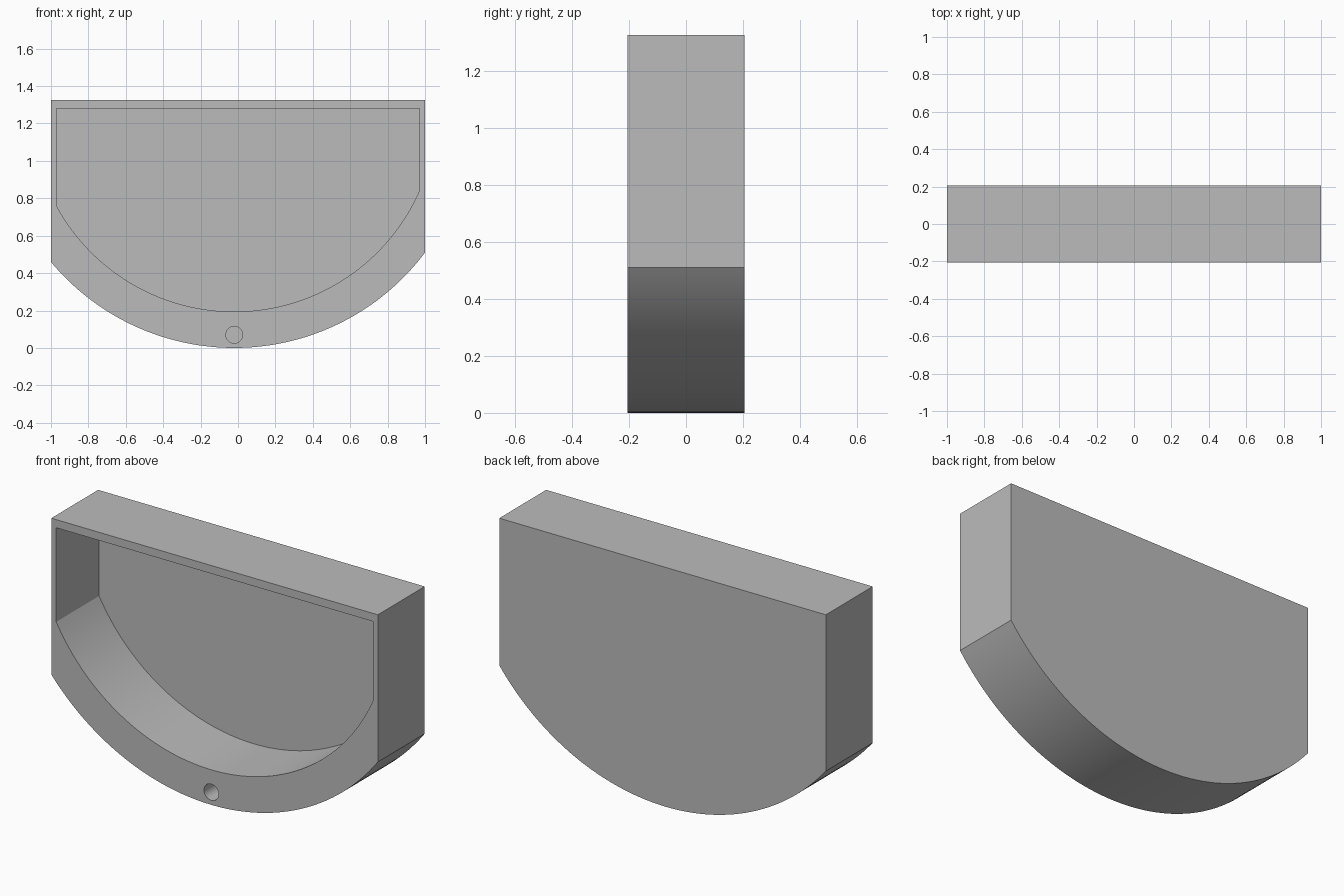
import bpy, bmesh
from math import sqrt, sin, cos, asin, pi

if "Cube" in bpy.data.objects:
    bpy.data.objects.remove(bpy.data.objects["Cube"], do_unlink=True)

CX, CZ = -0.02, 1.275          # shared centre of the two bottom arcs
FRONT, BACK, FLOOR = -0.205, 0.205, 0.17

grey = bpy.data.materials.new("plain grey")
grey.use_nodes = True
grey.diffuse_color = (0.5, 0.5, 0.5, 1)
grey.node_tree.nodes["Principled BSDF"].inputs["Base Color"].default_value = (0.5, 0.5, 0.5, 1)


def extrude_profile(name, points, y0, y1):
    """Make a solid by pulling an x-z outline from y0 to y1."""
    bm = bmesh.new()
    face = bm.faces.new([bm.verts.new((x, y0, z)) for x, z in points])
    grown = bmesh.ops.extrude_face_region(bm, geom=[face])
    verts = [g for g in grown["geom"] if isinstance(g, bmesh.types.BMVert)]
    bmesh.ops.translate(bm, verts=verts, vec=(0, y1 - y0, 0))
    bmesh.ops.recalc_face_normals(bm, faces=bm.faces)
    mesh = bpy.data.meshes.new(name)
    bm.to_mesh(mesh)
    bm.free()
    mesh.materials.append(grey)
    obj = bpy.data.objects.new(name, mesh)
    bpy.context.collection.objects.link(obj)
    return obj


def bowl_outline(half, top, radius, steps=72):
    """Flat top and straight sides closed by a round bottom."""
    a0, a1 = asin((-half - CX) / radius), asin((half - CX) / radius)
    arc = []
    for i in range(steps + 1):
        a = a0 + (a1 - a0) * i / steps
        arc.append((CX + radius * sin(a), CZ - radius * cos(a)))
    return arc + [(half, top), (-half, top)]


# Solid body, then the open recess and the small blind hole
body = extrude_profile("case_body", bowl_outline(1.0, 1.325, 1.275), FRONT, BACK)
recess = extrude_profile("recess_cutter", bowl_outline(0.97, 1.28, 1.081), FRONT - 0.1, FLOOR)
circle = [(CX + 0.045 * cos(2 * pi * i / 32), 0.07 + 0.045 * sin(2 * pi * i / 32)) for i in range(32)]
hole = extrude_profile("hole_cutter", circle, FRONT - 0.1, FLOOR)

bpy.ops.object.select_all(action="DESELECT")
bpy.context.view_layer.objects.active = body
body.select_set(True)
for cutter in (recess, hole):
    cut = body.modifiers.new(cutter.name, "BOOLEAN")
    cut.operation = "DIFFERENCE"
    cut.solver = "EXACT"
    cut.object = cutter
    bpy.ops.object.modifier_apply(modifier=cut.name)
    bpy.data.objects.remove(cutter, do_unlink=True)

# Smooth arcs, crisp rims
bpy.ops.object.shade_smooth_by_angle(angle=pi / 9)
